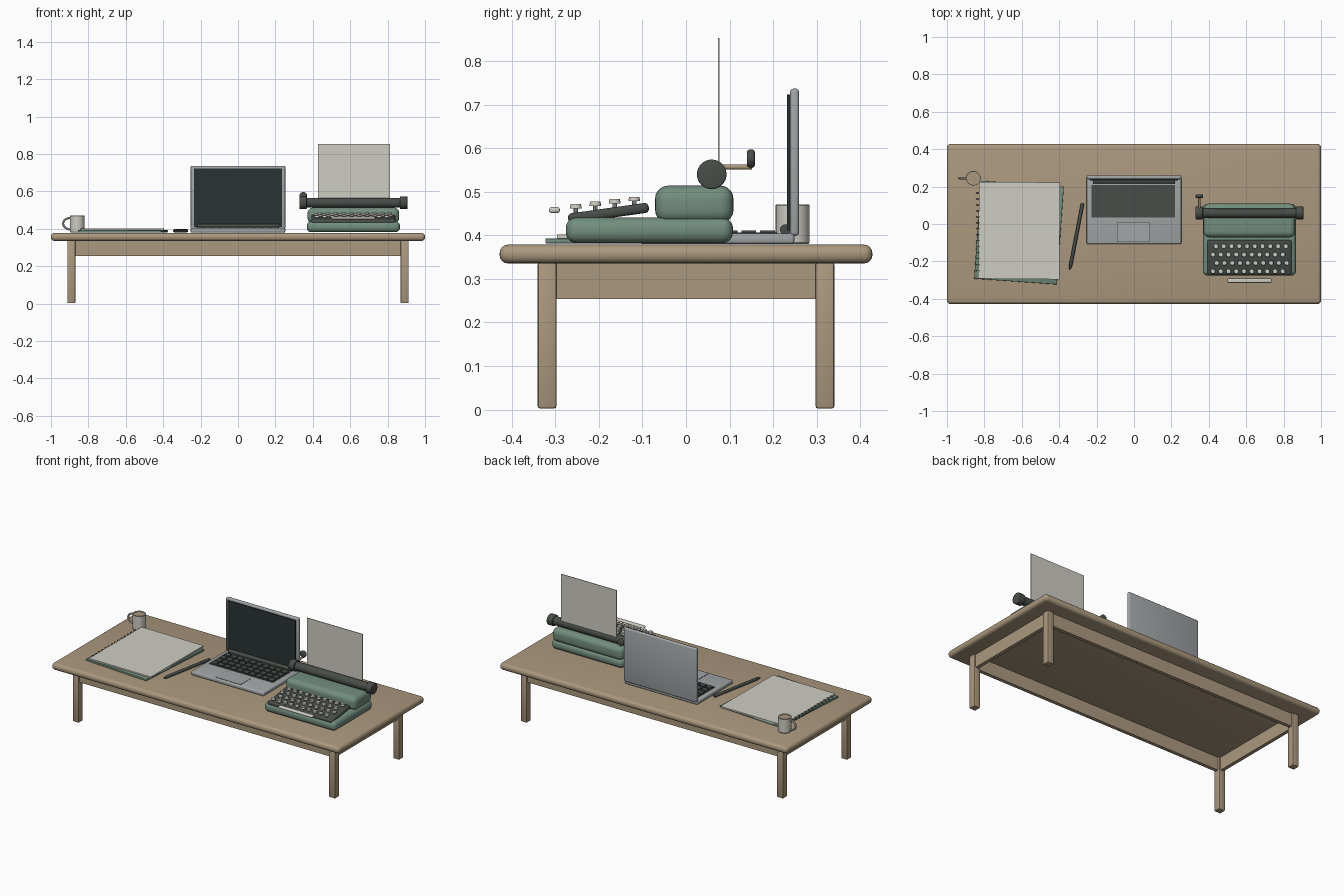
import bpy, bmesh, math
from mathutils import Matrix, Vector, Euler

if "Cube" in bpy.data.objects:
    bpy.data.objects.remove(bpy.data.objects["Cube"])


def mat(name, r, g, b):
    m = bpy.data.materials.new(name)
    m.diffuse_color = (r, g, b, 1)
    m.use_nodes = True
    m.node_tree.nodes["Principled BSDF"].inputs["Base Color"].default_value = m.diffuse_color
    return m


WOOD = mat("tan_wood", 0.41, 0.315, 0.21)
GREEN = mat("sage_green", 0.17, 0.27, 0.21)
PALE = mat("warm_white", 0.62, 0.61, 0.55)
METAL = mat("cool_grey", 0.36, 0.38, 0.385)
DARK = mat("charcoal", 0.065, 0.075, 0.068)
SCREEN = mat("screen_black", 0.022, 0.034, 0.032)


def finish(name, bm, m):
    me = bpy.data.meshes.new(name)
    bmesh.ops.recalc_face_normals(bm, faces=bm.faces[:])
    bm.to_mesh(me)
    bm.free()
    me.materials.append(m)
    ob = bpy.data.objects.new(name, me)
    bpy.context.collection.objects.link(ob)
    bpy.ops.object.select_all(action='DESELECT')
    ob.select_set(True)
    bpy.context.view_layer.objects.active = ob
    bpy.ops.object.shade_smooth_by_angle(angle=math.radians(35))
    return ob


def add_box(bm, c, s, rot=(0, 0, 0)):
    M = Matrix.Translation(c) @ Euler(rot).to_matrix().to_4x4() @ Matrix.Diagonal((*s, 1))
    return bmesh.ops.create_cube(bm, size=1, matrix=M)["verts"]


def box(name, c, s, m, bevel=0.0, rot=(0, 0, 0), seg=4):
    bm = bmesh.new()
    add_box(bm, c, s, rot)
    if bevel:
        bmesh.ops.bevel(bm, geom=bm.edges[:], offset=bevel, segments=seg,
                        profile=0.5, affect='EDGES')
    return finish(name, bm, m)


def add_rod(bm, a, b, r, n=24, r2=None):
    a, b = Vector(a), Vector(b)
    M = Matrix.Translation((a + b) / 2) @ (b - a).to_track_quat('Z', 'Y').to_matrix().to_4x4()
    bmesh.ops.create_cone(bm, cap_ends=True, segments=n, radius1=r,
                          radius2=r if r2 is None else r2, depth=(b - a).length, matrix=M)


def rod(name, a, b, r, m, n=32, bevel=0.0):
    bm = bmesh.new()
    add_rod(bm, a, b, r, n)
    if bevel:
        rims = [e for f in bm.faces if len(f.verts) > 4 for e in f.edges]
        bmesh.ops.bevel(bm, geom=rims, offset=bevel, segments=3, profile=0.5, affect='EDGES')
    return finish(name, bm, m)


def sweep(bm, pts, r, n=8):
    # round tube along a list of points lying in an xz plane
    rings = []
    for i, p in enumerate(pts):
        t = (pts[min(i + 1, len(pts) - 1)] - pts[max(i - 1, 0)]).normalized()
        u, v = Vector((0, 1, 0)), t.cross(Vector((0, 1, 0)))
        rings.append([bm.verts.new(p + r * (math.cos(a) * u + math.sin(a) * v))
                      for a in (2 * math.pi * k / n for k in range(n))])
    for A, B in zip(rings, rings[1:]):
        for k in range(n):
            bm.faces.new((A[k], A[(k + 1) % n], B[(k + 1) % n], B[k]))
    bm.faces.new(rings[0])
    bm.faces.new(rings[-1])


# ---- table ----
box("table_top", (0, 0, 0.357), (2, 0.856, 0.043), WOOD, 0.019)
for sx in (-1, 1):
    side = "right" if sx > 0 else "left"
    for sy in (-1, 1):
        end = "back" if sy > 0 else "front"
        box(f"{end}_{side}_leg", (sx * 0.891, sy * 0.319, 0.17), (0.043, 0.043, 0.335), WOOD, 0.005, seg=2)
    box(f"{side}_apron", (sx * 0.891, 0, 0.296), (0.022, 0.6, 0.084), WOOD)
for sy in (-1, 1):
    box("back_apron" if sy > 0 else "front_apron", (0, sy * 0.319, 0.296), (1.745, 0.022, 0.084), WOOD)

# ---- laptop ----
box("laptop_base", (0, 0.071, 0.392), (0.506, 0.356, 0.024), METAL, 0.007, seg=3)
box("laptop_lid", (0, 0.2495, 0.568), (0.506, 0.021, 0.338), METAL, 0.008, seg=3)
box("laptop_screen", (0, 0.2355, 0.567), (0.472, 0.008, 0.312), SCREEN)
rod("laptop_hinge", (-0.22, 0.228, 0.413), (0.22, 0.228, 0.413), 0.012, DARK)
box("keyboard_well", (-0.004, 0.122, 0.4045), (0.444, 0.174, 0.003), DARK)
bm = bmesh.new()
for row in range(4):
    for col in range(10):
        add_box(bm, (-0.202 + col * 0.044, 0.058 + row * 0.043, 0.408), (0.036, 0.034, 0.007))
finish("laptop_keys", bm, DARK)
box("trackpad_gap", (-0.003, -0.043, 0.4042), (0.177, 0.104, 0.001), DARK)
box("trackpad", (-0.003, -0.043, 0.4047), (0.172, 0.099, 0.002), METAL)

# ---- typewriter ----
TX = 0.617
box("typewriter_base", (TX, -0.084, 0.4115), (0.498, 0.384, 0.059), GREEN, 0.025, seg=5)
box("typewriter_housing", (TX, 0.019, 0.471), (0.49, 0.18, 0.086), GREEN, 0.03, seg=5)
SLOPE = math.radians(8)
box("key_deck", (TX, -0.178, 0.451), (0.449, 0.187, 0.023), DARK, 0.009, (SLOPE, 0, 0), 3)
caps, stems = bmesh.new(), bmesh.new()
for row in range(4):
    y, top = -0.253 + row * 0.0447, 0.472 + row * 0.0055
    shift = (-0.008, 0.012, -0.008, 0.008)[row]
    for col in range(10):
        x = TX + shift + (col - 4.5) * 0.0415
        add_rod(caps, (x, y, top - 0.010), (x, y, top), 0.0135, 14, 0.012)
        add_rod(stems, (x, y, top - 0.03), (x, y, top - 0.01), 0.005, 8)
finish("typewriter_keys", caps, PALE)
finish("key_stems", stems, METAL)
box("space_bar", (TX, -0.302, 0.458), (0.236, 0.025, 0.014), PALE, 0.006, seg=3)

# carriage roller, knobs, return lever and loaded sheet
PY, PZ = 0.059, 0.54
rod("platen", (0.37, PY, PZ), (0.868, PY, PZ), 0.026, DARK)
rod("right_knob", (0.866, PY, PZ), (0.906, PY, PZ), 0.034, DARK, 32, 0.004)
rod("left_knob", (0.328, PY, PZ), (0.368, PY, PZ), 0.034, DARK, 32, 0.004)
rod("return_lever", (0.349, 0.075, 0.557), (0.349, 0.152, 0.557), 0.006, WOOD, 12)
rod("lever_grip", (0.349, 0.14, 0.576), (0.349, 0.158, 0.576), 0.021, DARK, 24, 0.006)
box("typing_sheet", (0.621, 0.075, 0.702), (0.386, 0.004, 0.303), PALE)

# ---- notebook ----
box("notebook_cover", (-0.615, -0.046, 0.387), (0.444, 0.525, 0.012), GREEN, 0.003, (0, 0, math.radians(-4)), 2)
box("notebook_pages", (-0.614, -0.035, 0.397), (0.434, 0.518, 0.009), PALE, 0, (0, 0, math.radians(-0.5)))
bm = bmesh.new()
for i in range(14):
    c = Vector((-0.834, -0.25 + i * 0.032, 0.395))
    sweep(bm, [c + Vector((0.008 * math.cos(a), 0, 0.008 * math.sin(a)))
               for a in (math.pi * k / 6 for k in range(-3, 10))], 0.002, 6)
finish("notebook_coils", bm, DARK)

# ---- pen ----
a, b = Vector((-0.343, -0.243, 0.39)), Vector((-0.275, 0.11, 0.39))
rod("pen_body", a.lerp(b, 0.06), b, 0.009, DARK, 20, 0.002)
bm = bmesh.new()
add_rod(bm, a, a.lerp(b, 0.06), 0.004, 20, 0.009)
finish("pen_tip", bm, DARK)

# ---- mug: lathe a wall profile, then drink and handle ----
MX, MY = -0.859, 0.245
bm = bmesh.new()
prof = [(0, 0.380), (0.036, 0.380), (0.039, 0.384), (0.039, 0.469), (0.037, 0.471),
        (0.034, 0.469), (0.034, 0.40), (0, 0.40)]
vs = [bm.verts.new((r, 0, z)) for r, z in prof]
es = [bm.edges.new(p) for p in zip(vs, vs[1:])]
bmesh.ops.spin(bm, geom=vs + es, axis=(0, 0, 1), cent=(0, 0, 0), angle=2 * math.pi, steps=32)
bmesh.ops.remove_doubles(bm, verts=bm.verts[:], dist=1e-5)
bmesh.ops.translate(bm, verts=bm.verts[:], vec=(MX, MY, 0))
finish("mug", bm, PALE)
rod("mug_drink", (MX, MY, 0.455), (MX, MY, 0.466), 0.0345, WOOD)
bm = bmesh.new()
sweep(bm, [Vector((MX - 0.036 - 0.04 * math.sin(t), MY, 0.428 + 0.031 * math.cos(t)))
           for t in (math.pi * k / 14 for k in range(15))], 0.006, 10)
finish("mug_handle", bm, PALE)
